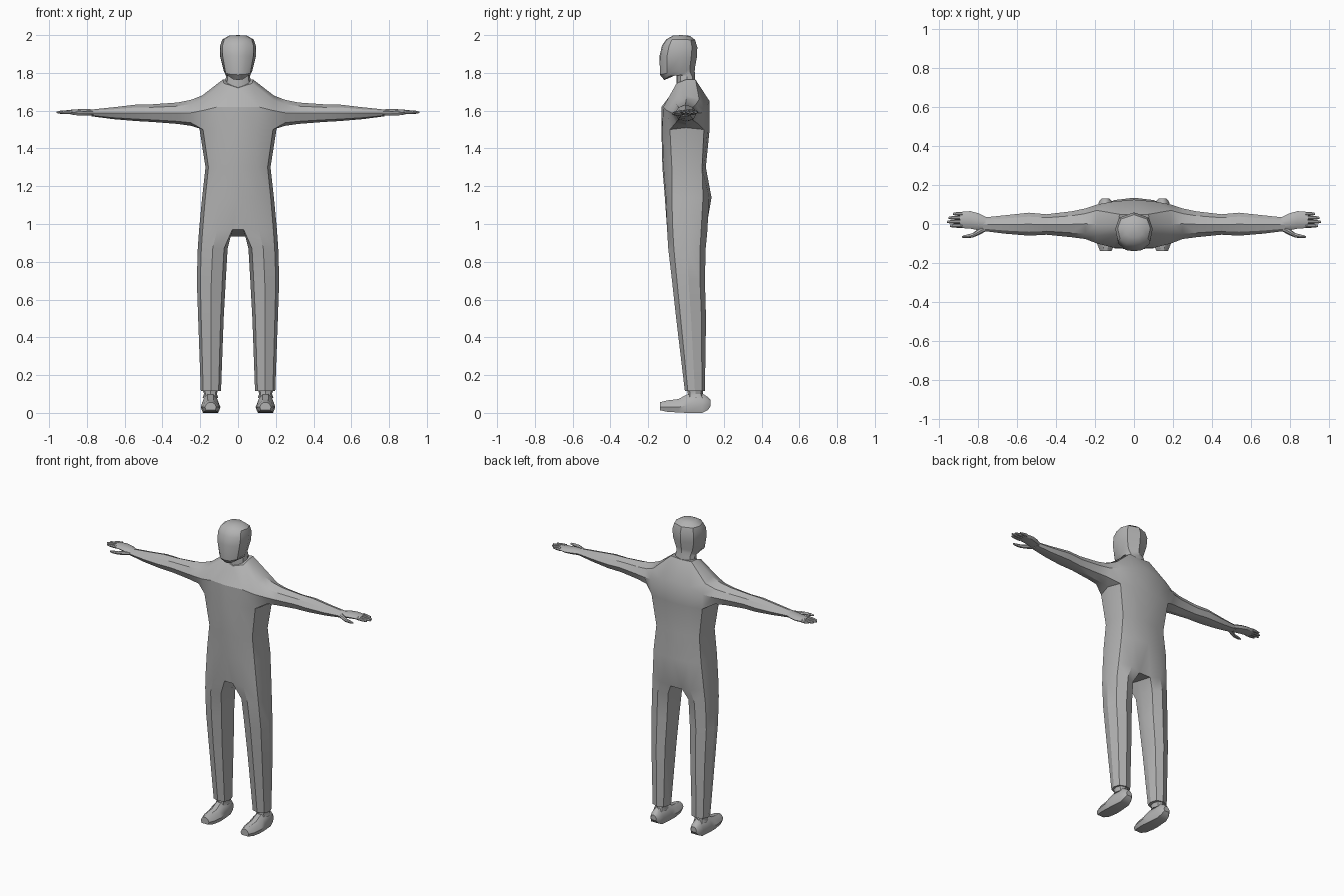
import bpy, bmesh, math

if "Cube" in bpy.data.objects:
    bpy.data.objects.remove(bpy.data.objects["Cube"])

grey = bpy.data.materials.new("plain grey")
grey.diffuse_color = (0.45, 0.45, 0.45, 1)
grey.use_nodes = True
grey.node_tree.nodes["Principled BSDF"].inputs["Base Color"].default_value = grey.diffuse_color


class Shell:
    """Collects one half (x > 0) of a part, then mirrors and welds it."""

    def __init__(self):
        self.bm = bmesh.new()

    def ring(self, pts):
        return [self.bm.verts.new(p) for p in pts]

    def face(self, *vs):
        self.bm.faces.new(vs)

    def bridge(self, a, b, closed=True, skip=()):
        n = len(a)
        for i in range(n if closed else n - 1):
            if i not in skip:
                j = (i + 1) % n
                self.face(a[i], a[j], b[j], b[i])

    def loft(self, rings, caps=True):
        rs = [self.ring(r) for r in rings]
        for a, b in zip(rs, rs[1:]):
            self.bridge(a, b)
        if caps:
            self.face(*rs[0])
            self.face(*rs[-1])
        return rs

    def finish(self, name, angle=32):
        bm = self.bm
        bmesh.ops.delete(bm, geom=[v for v in bm.verts if not v.link_faces], context='VERTS')
        copy = bmesh.ops.duplicate(bm, geom=bm.verts[:] + bm.edges[:] + bm.faces[:])["geom"]
        for v in copy:
            if isinstance(v, bmesh.types.BMVert):
                v.co.x = -v.co.x
        bmesh.ops.remove_doubles(bm, verts=bm.verts[:], dist=0.0005)
        bmesh.ops.recalc_face_normals(bm, faces=bm.faces[:])
        me = bpy.data.meshes.new(name)
        bm.to_mesh(me)
        bm.free()
        me.materials.append(grey)
        ob = bpy.data.objects.new(name, me)
        bpy.context.collection.objects.link(ob)
        bpy.ops.object.select_all(action='DESELECT')
        ob.select_set(True)
        bpy.context.view_layer.objects.active = ob
        bpy.ops.object.shade_smooth_by_angle(angle=math.radians(angle))


# Eight-sided section shapes as fractions of a box
LEG = [(.12, .12), (.5, 0), (.88, .15), (1, .5), (.88, .85), (.5, 1), (.12, .88), (0, .5)]
ARM = [(.15, .12), (.5, 0), (.85, .12), (1, .5), (.83, .83), (.5, 1), (.17, .83), (0, .5)]
FOOT = [(.1, 0), (.9, 0), (1, .4), (.85, .8), (.65, 1), (.35, 1), (.15, .8), (0, .4)]


def flat_ring(z, x0, x1, y0, y1):
    return [(x0 + (x1 - x0) * u, y0 + (y1 - y0) * v, z) for u, v in LEG]


def side_ring(x, z0, z1, y0, y1, dy=0):
    return [(x, y0 + (y1 - y0) * u, z0 + (z1 - z0) * v) for u, v in ARM]


# Body: chest and arms run outward, torso and legs run down from them
body = Shell()
chest = body.ring([(0, -.13, 1.5), (0, 0, 1.5), (0, .125, 1.5), (0, .125, 1.65),
                   (0, .05, 1.76), (0, 0, 1.74), (0, -.055, 1.72), (0, -.13, 1.62)])
collar = body.ring([(.1, -.125, 1.5), (.1, 0, 1.5), (.1, .115, 1.5), (.11, .115, 1.63),
                    (.075, .05, 1.765), (.08, 0, 1.765), (.075, -.05, 1.745), (.11, -.12, 1.62)])
shoulder = body.ring([(.185, -.085, 1.5), (.205, 0, 1.51), (.185, .095, 1.5), (.19, .1, 1.6),
                      (.19, .07, 1.66), (.19, 0, 1.68), (.19, -.06, 1.655), (.19, -.1, 1.6)])
body.bridge(chest, collar, skip=(0, 1))
body.bridge(collar, shoulder, skip=(0, 1))
last = shoulder
for spec in [(.25, 1.52, 1.657, -.077, .08), (.32, 1.53, 1.643, -.068, .065),
             (.45, 1.54, 1.634, -.055, .05), (.54, 1.545, 1.632, -.06, .058),
             (.66, 1.555, 1.618, -.05, .045), (.775, 1.57, 1.606, -.036, .033)]:
    nxt = body.ring(side_ring(*spec))
    body.bridge(last, nxt)
    last = nxt
body.face(*last)

# Torso rows from armpit to hip
row = [chest[0], collar[0], shoulder[0], shoulder[1], shoulder[2], collar[2], chest[2]]
for z, f, sf, w, sb, b in [(1.3, -.125, -.075, .172, .085, .105),
                           (1.14, -.112, -.075, .19, .09, .135)]:
    nxt = body.ring([(0, f, z), (.1, f + .006, z), (.91 * w, sf, z), (w, .005, z),
                     (.91 * w, sb, z), (.1, b - .012, z), (0, b, z)])
    body.bridge(row, nxt, closed=False)
    row = nxt

# Crotch and legs
hip = body.ring([(.03, -.098, .97), (.11, -.1, .97), (.187, -.07, .97), (.206, .005, .97),
                 (.187, .08, .96), (.11, .112, .95), (.042, .1, .935), (.035, .0, .95)])
mid = body.ring([(0, -.098, .97), (0, 0, .95), (0, .1, .935)])
body.bridge(row, hip[:7], closed=False)
body.face(row[0], hip[0], mid[0])
body.face(row[6], mid[2], hip[6])
body.face(mid[0], hip[0], hip[7], mid[1])
body.face(mid[1], hip[7], hip[6], mid[2])
last = hip
for spec in [(.87, .055, .213, -.094, .104), (.7, .065, .218, -.074, .1),
             (.5, .076, .211, -.052, .106), (.115, .09, .197, -.006, .1)]:
    nxt = body.ring(flat_ring(*spec))
    body.bridge(last, nxt)
    last = nxt
body.face(*last)
body.finish("body")

# Head and neck: rows of front height, back height, front y, back y, half width
head = Shell()
HEAD = [(0, 0), (.45, .03), (.86, .2), (1, .55), (.8, .85), (0, 1)]
rows = []
for zf, zb, y0, y1, w in [(1.71, 1.71, -.05, .052, .07), (1.79, 1.78, -.05, .048, .064),
                          (1.762, 1.81, -.115, .046, .066), (1.79, 1.83, -.138, .048, .076),
                          (1.89, 1.88, -.14, .057, .094), (1.945, 1.935, -.127, .06, .096),
                          (1.977, 1.975, -.105, .048, .084), (1.997, 1.996, -.07, .02, .05)]:
    pts = [(u * w, y0 + (y1 - y0) * v, zf + (zb - zf) * v) for u, v in HEAD]
    if zf == 1.762:  # narrow chin
        pts[1], pts[2] = (.025, -.112, 1.766), (.05, -.088, 1.782)
    rows.append(head.ring(pts))
for a, b in zip(rows, rows[1:]):
    head.bridge(a, b, closed=False)
crown = head.ring([(0, -.025, 2.0)])[0]
for a, b in zip(rows[-1], rows[-1][1:]):
    head.face(a, b, crown)
head.finish("head", 36)

# Hands: palm, four fingers and a thumb
hand = Shell()
hand.loft([side_ring(*s) for s in [(.74, 1.572, 1.604, -.03, .027), (.8, 1.574, 1.609, -.032, .055),
                                   (.84, 1.576, 1.608, -.024, .066), (.895, 1.582, 1.604, -.02, .062)]])
for i, tip in enumerate((.945, .96, .952, .93)):
    y = -.02 + .0205 * i
    hand.loft([side_ring(*s) for s in [(.88, 1.582, 1.604, y, y + .0205),
                                       (tip - .02, 1.583, 1.6, y + .001, y + .02),
                                       (tip, 1.587, 1.596, y + .005, y + .016)]])
hand.loft([side_ring(*s) for s in [(.765, 1.576, 1.6, -.04, -.005), (.8, 1.574, 1.6, -.058, -.025),
                                   (.83, 1.575, 1.596, -.07, -.048), (.865, 1.576, 1.594, -.073, -.056),
                                   (.885, 1.58, 1.59, -.07, -.062)]])
hand.finish("hands")

# Feet: shoe lofted from toe to heel, plus a short ankle
foot = Shell()
foot.loft([[(x0 + (x1 - x0) * u, y, z0 + (z1 - z0) * v) for u, v in FOOT]
           for y, x0, x1, z0, z1 in [(-.138, .115, .175, .014, .056), (-.1, .1, .19, .006, .066),
                                     (-.04, .093, .197, .002, .073), (.005, .097, .195, 0, .098),
                                     (.085, .105, .187, 0, .103), (.115, .112, .18, .014, .085),
                                     (.13, .125, .167, .035, .068)]])
foot.loft([flat_ring(*s) for s in [(.08, .105, .187, .005, .1), (.1, .112, .18, .01, .09),
                                   (.125, .105, .187, .005, .092)]])
foot.finish("feet")
